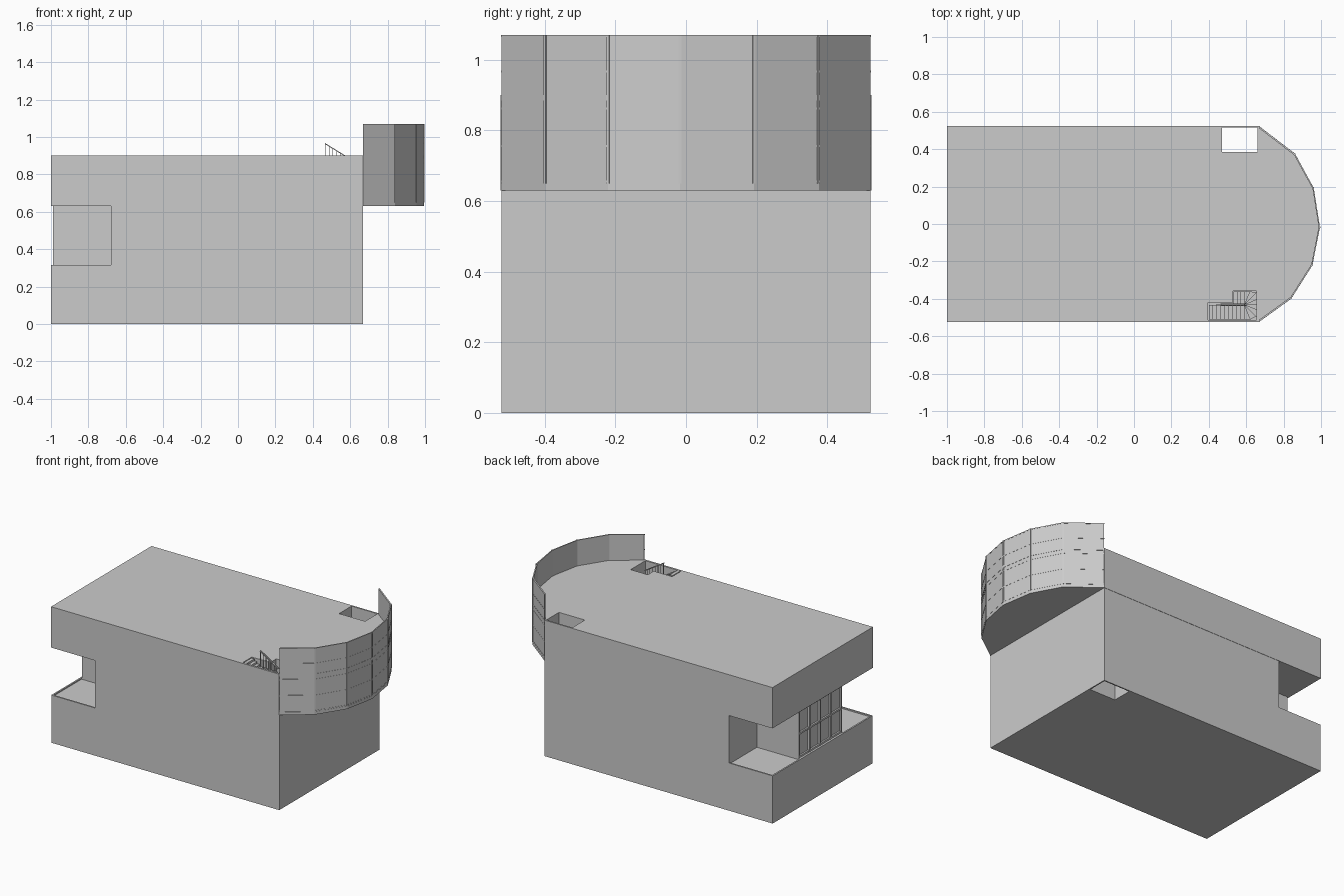
import bpy, math
from mathutils import Vector

if "Cube" in bpy.data.objects:
    bpy.data.objects.remove(bpy.data.objects["Cube"])

def mesh(name, verts, faces):
    me = bpy.data.meshes.new(name)
    me.from_pydata([tuple(v) for v in verts], [], faces)
    me.update()
    ob = bpy.data.objects.new(name, me)
    bpy.context.collection.objects.link(ob)
    return ob

def prism(name, pts, z0, z1):
    # counter-clockwise outline extruded upwards
    n = len(pts)
    v = [(x, y, z0) for x, y in pts] + [(x, y, z1) for x, y in pts]
    f = [tuple(range(n))[::-1], tuple(range(n, 2 * n))]
    f += [(i, (i + 1) % n, n + (i + 1) % n, n + i) for i in range(n)]
    return mesh(name, v, f)

def box(name, x0, x1, y0, y1, z0, z1):
    return prism(name, [(x0, y0), (x1, y0), (x1, y1), (x0, y1)], z0, z1)

def beam(name, a, b, w):
    # thin square bar between two points
    a, b = Vector(a), Vector(b)
    d = (b - a).normalized()
    s = d.cross(Vector((0, 1, 0))).normalized() * w / 2
    t = d.cross(s).normalized() * w / 2
    v = [p + q for p in (a, b) for q in (s + t, t - s, -s - t, s - t)]
    return mesh(name, v, [(0, 1, 2, 3), (7, 6, 5, 4)] +
                [(i, i + 4, (i + 1) % 4 + 4, (i + 1) % 4) for i in range(4)])

def cut(target, *dims):
    c = box("cutter", *dims)
    m = target.modifiers.new("cut", 'BOOLEAN')
    m.operation, m.solver, m.object = 'DIFFERENCE', 'EXACT', c
    bpy.context.view_layer.objects.active = target
    bpy.ops.object.modifier_apply(modifier=m.name)
    bpy.data.objects.remove(c)

# main volumes
XB, YB = 0.668, 0.523
lower = box("lower_storeys", -1, XB, -YB, YB, 0, 0.63)
upper = box("upper_storey", -1, XB, -0.525, 0.525, 0.63, 0.90)

# corner terraces either side of the glazed room, with shallow sunk floors
cut(lower, -1.1, -0.68, 0.23, 0.7, 0.315, 0.7)
cut(lower, -1.1, -0.68, -0.7, -0.22, 0.315, 0.7)
cut(lower, -1.1, -0.975, -0.3, 0.3, 0.315, 0.7)
cut(lower, -0.99, -0.68, 0.23, 0.513, 0.307, 0.4)
cut(lower, -0.99, -0.68, -0.513, -0.22, 0.307, 0.4)

# open shaft and stairwell
for part in (lower, upper):
    cut(part, 0.47, 0.66, 0.385, 0.515, -0.1, 1)
cut(upper, 0.395, 0.656, -0.512, -0.42, 0.64, 1)
cut(upper, 0.53, 0.656, -0.43, -0.358, 0.64, 1)

# terrace window frames
for i in range(5):
    y = -0.215 + 0.44 * i / 4
    box("window_mullion", -0.988, -0.97, y - 0.006, y + 0.006, 0.315, 0.63)
for z in (0.321, 0.475, 0.624):
    box("window_rail", -0.986, -0.97, -0.22, 0.23, z - 0.006, z + 0.006)

# faceted bay: slabs, curtain wall and frames
bay = [(0.668, -0.522), (0.84, -0.398), (0.953, -0.22), (0.993, -0.017),
       (0.96, 0.192), (0.86, 0.375), (0.668, 0.522)]

def scaled(k):
    return [(XB + (x - XB) * k, y * k) for x, y in bay]

prism("bay_floor", scaled(1.003), 0.63, 0.65)
prism("bay_roof", scaled(1.004), 0.885, 0.90)
prism("bay_wall", bay + scaled(0.982)[::-1], 0.63, 1.07)
for z in (0.655, 0.756, 0.862, 0.967, 1.067):
    prism("bay_rail", scaled(1.003) + scaled(0.99)[::-1], z - 0.003, z + 0.003)
for x, y in bay[1:-1]:
    d = Vector((x - 0.45, y)).normalized()
    t = Vector((-d.y, d.x)) * 0.004
    p, q = Vector((x, y)) - d * 0.008, Vector((x, y)) + d * 0.003
    prism("bay_mullion", [p - t, q - t, q + t, p + t], 0.65, 1.07)

# winding stair
cx, cy, rise = 0.59, -0.43, 0.013
z = 0.64

def tread(pts):
    global z
    prism("stair_tread", pts, z, z + rise)
    z += rise

def rim(a):
    dx, dy = math.cos(a), math.sin(a)
    hx = 0.064 / max(abs(dx), 1e-6)
    hy = (0.07 if dy > 0 else 0.08) / max(abs(dy), 1e-6)
    r = min(hx, hy)
    return (cx + dx * r, cy + dy * r)

for i in range(3):
    x = 0.532 + i * 0.0193
    tread([(x, -0.425), (x + 0.0193, -0.425), (x + 0.0193, -0.36), (x, -0.36)])
for i in range(8):
    a, b = (math.pi / 2 - math.pi * k / 8 for k in (i, i + 1))
    tread([(cx, cy), rim(b), rim(a)])
for i in range(9):
    x = cx - i * 0.021
    tread([(x - 0.021, -0.51), (x, -0.51), (x, -0.432), (x - 0.021, -0.432)])

# stair handrails with balusters
for y in (-0.428, -0.436):
    beam("stair_handrail", (0.465, y, 0.965), (0.60, y, 0.882), 0.005)
for i in range(7):
    x = 0.467 + i * 0.02
    top = 0.965 - (x - 0.465) * 0.615
    box("stair_baluster", x - 0.0015, x + 0.0015, -0.434, -0.431, top - 0.1, top)
box("stair_stringer", 0.44, 0.59, -0.433, -0.428, 0.80, 0.86)
